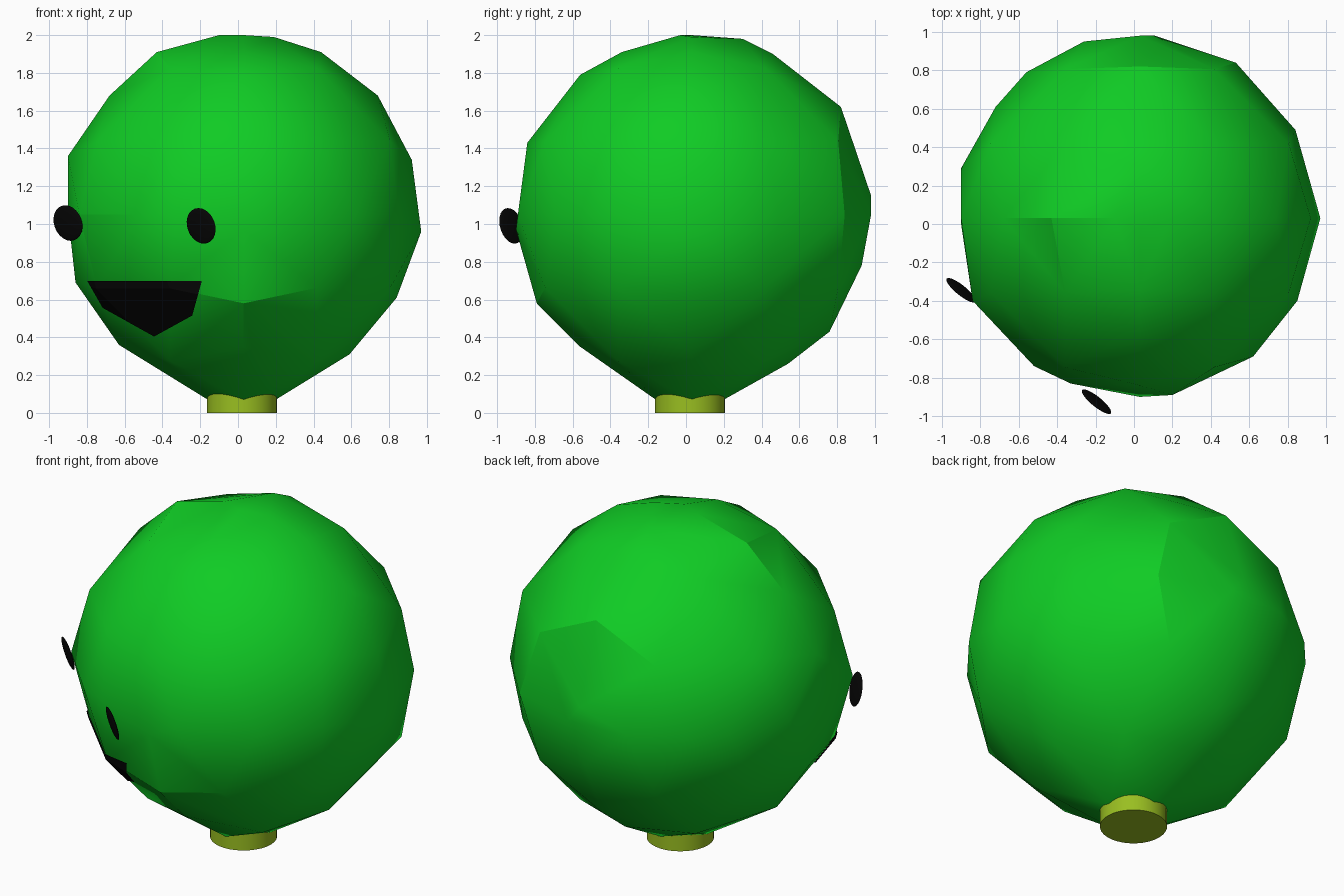
import bpy, bmesh
from itertools import product
from math import radians
from mathutils import Vector, Matrix, Euler

cube = bpy.data.objects.get("Cube")
if cube:
    bpy.data.objects.remove(cube, do_unlink=True)


def make_material(name, color):
    material = bpy.data.materials.new(name)
    material.use_nodes = True
    material.diffuse_color = (*color, 1)
    material.node_tree.nodes["Principled BSDF"].inputs["Base Color"].default_value = (*color, 1)
    return material


def add_object(name, bm, material):
    mesh = bpy.data.meshes.new(name)
    bm.to_mesh(mesh)
    bm.free()
    mesh.materials.append(material)
    obj = bpy.data.objects.new(name, mesh)
    bpy.context.scene.collection.objects.link(obj)
    return obj


def smooth(obj, angle):
    bpy.ops.object.select_all(action="DESELECT")
    obj.select_set(True)
    bpy.context.view_layer.objects.active = obj
    bpy.ops.object.shade_smooth_by_angle(angle=radians(angle))


green = make_material("leaf green", (0.005, 0.6, 0.018))
olive = make_material("olive stem", (0.32, 0.52, 0.015))
black = make_material("black", (0.002, 0.002, 0.002))

# Head: a faceted hull over three crossing outlines and filler points
center = Vector((0.03, 0.03, 1.05))
radius = 0.95
across = [(-.1, 2), (.19, 1.99), (.44, 1.91), (.74, 1.68), (.92, 1.34), (.97, .96),
          (.84, .61), (.59, .31), (.2, .07), (-.16, .07), (-.63, .36), (-.86, .69),
          (-.9, 1.36), (-.68, 1.68), (-.43, 1.91)]
lengthwise = [(-.03, 2), (.3, 1.98), (.46, 1.9), (.82, 1.62), (.98, 1.15), (.93, .78),
              (.76, .43), (.54, .26), (.2, .07), (-.16, .07), (-.56, .35), (-.79, .58),
              (-.9, .97), (-.84, 1.43), (-.56, 1.79), (-.34, 1.91)]
around = [(-.26, .95), (.11, .98), (.53, .84), (.84, .49), (.97, .04), (.85, -.4),
          (.62, -.69), (.2, -.89), (-.33, -.83), (-.52, -.74), (-.84, -.4),
          (-.9, 0), (-.9, .29), (-.72, .61), (-.56, .79)]
points = [(x, center.y, z) for x, z in across]
points += [(center.x, y, z) for y, z in lengthwise]
points += [(x, y, center.z) for x, y in around]
for signs in product((-1, 1), repeat=3):
    for axis in range(3):
        direction = Vector(signs)
        direction[axis] *= 2
        points.append(center + direction.normalized() * radius)

head_bm = bmesh.new()
for point in points:
    head_bm.verts.new(point)
bmesh.ops.remove_doubles(head_bm, verts=head_bm.verts, dist=0.12)
hull = bmesh.ops.convex_hull(head_bm, input=head_bm.verts)
bmesh.ops.delete(head_bm, geom=list({g for g in hull["geom_interior"] + hull["geom_unused"]
                                     if isinstance(g, bmesh.types.BMVert)}), context="VERTS")
bmesh.ops.recalc_face_normals(head_bm, faces=head_bm.faces)

# Mouth: the front of the head surface trimmed to a shield shape and lifted
mouth_bm = head_bm.copy()
outline = [(-.79, .7), (-.19, .7), (-.24, .52), (-.44, .41), (-.71, .56)]
cuts = [((0, 0, 0), (0, 1, 0))]
for (x, z), (next_x, next_z) in zip(outline, outline[1:] + outline[:1]):
    cuts.append(((x, 0, z), (z - next_z, 0, next_x - x)))
for spot, normal in cuts:
    geometry = mouth_bm.verts[:] + mouth_bm.edges[:] + mouth_bm.faces[:]
    bmesh.ops.bisect_plane(mouth_bm, geom=geometry, plane_co=spot, plane_no=normal, clear_outer=True)
for vert in mouth_bm.verts:
    vert.co += (vert.co - center).normalized() * 0.008

smooth(add_object("head", head_bm, green), 25)
add_object("mouth", mouth_bm, black)

# Eyes: thin tilted discs
turn = Euler((radians(14), 0, radians(-39))).to_matrix().to_4x4()
for name, spot in (("left_eye", (-.195, -.925, .99)), ("right_eye", (-.9, -.345, 1.005))):
    bm = bmesh.new()
    place = Matrix.Translation(spot) @ turn @ Matrix.Diagonal((.097, .012, .097, 1))
    bmesh.ops.create_uvsphere(bm, u_segments=20, v_segments=12, radius=1, matrix=place)
    smooth(add_object(name, bm, black), 40)

# Stem: a short round plug under the head
bm = bmesh.new()
bmesh.ops.create_cone(bm, cap_ends=True, segments=32, radius1=.185, radius2=.185, depth=.1,
                      matrix=Matrix.Translation((.022, .022, .05)))
smooth(add_object("stem", bm, olive), 30)
